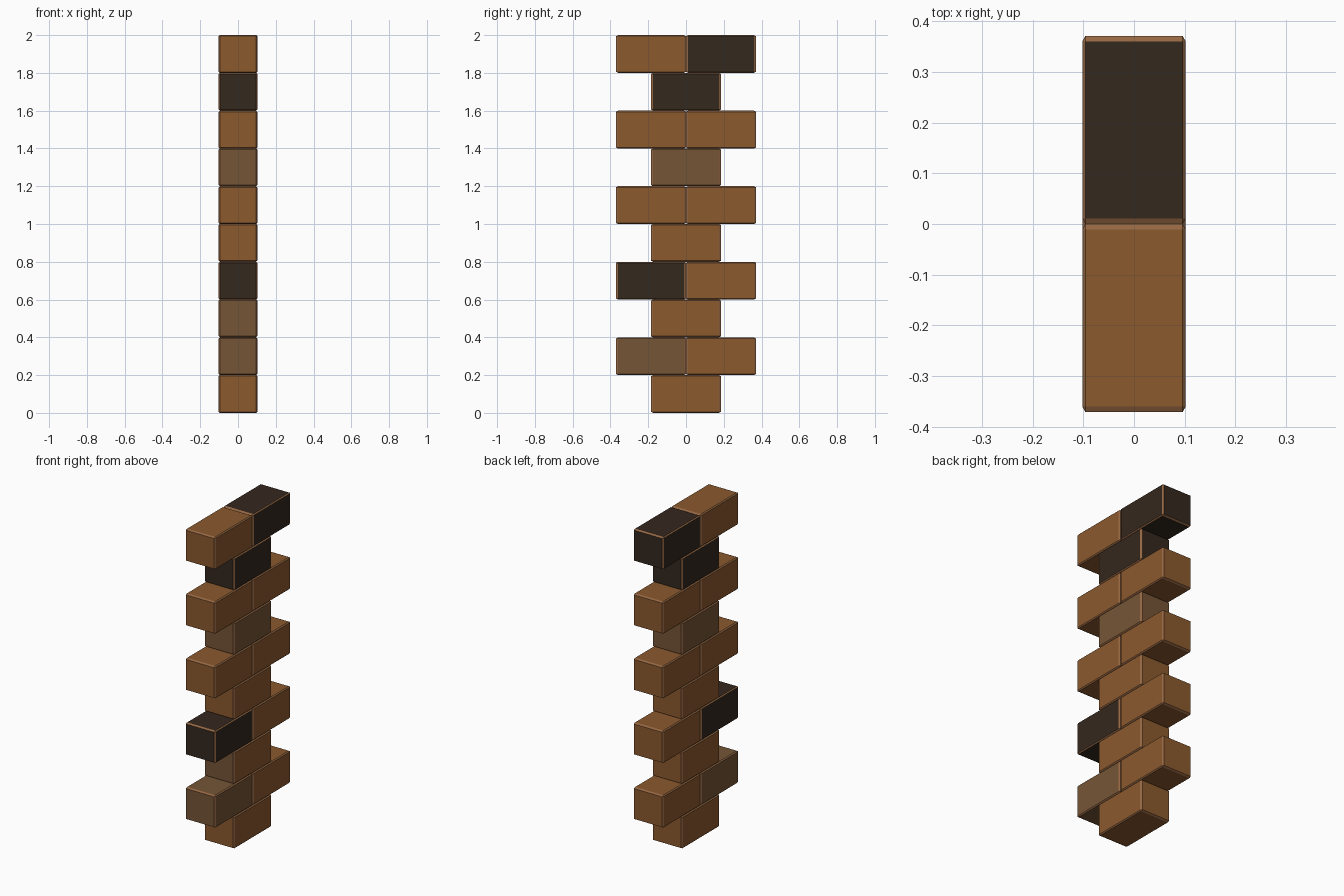
import bpy, bmesh
from mathutils import Vector

if "Cube" in bpy.data.objects:
    bpy.data.objects.remove(bpy.data.objects["Cube"])


def material(name, rgb):
    m = bpy.data.materials.new(name)
    m.diffuse_color = (*rgb, 1)
    m.use_nodes = True
    m.node_tree.nodes["Principled BSDF"].inputs["Base Color"].default_value = m.diffuse_color
    return m


MATS = {
    "O": material("orange_brick", (0.26, 0.10, 0.027)),
    "M": material("dull_brick", (0.178, 0.091, 0.037)),
    "D": material("dark_brick", (0.034, 0.021, 0.013)),
}
EDGE = material("worn_edge", (0.30, 0.135, 0.055))
SIZE = Vector((0.204, 0.371, 0.2))


def brick(name, y, z, color, front=None):
    """Chamfered brick: flat faces in one colour, chamfers in the edge colour."""
    bm = bmesh.new()
    bmesh.ops.create_cube(bm, size=1)
    bmesh.ops.bevel(bm, geom=bm.edges[:], offset=0.03, segments=1,
                    affect='EDGES', profile=0.5)
    bm.normal_update()
    for f in bm.faces:
        flat = max(abs(c) for c in f.normal) > 0.99
        f.material_index = 0 if flat else 1
        if front and f.normal.y < -0.99:
            f.material_index = 2
    bmesh.ops.scale(bm, vec=SIZE, verts=bm.verts)
    me = bpy.data.meshes.new(name)
    bm.to_mesh(me)
    bm.free()
    for m in (MATS[color], EDGE, MATS[front or color]):
        me.materials.append(m)
    ob = bpy.data.objects.new(name, me)
    ob.location = (0, y, z)
    bpy.context.collection.objects.link(ob)


# Courses from the bottom: one centred brick, then a front and back pair
COURSES = ["O", "MO", "O", "DO", "O", "OO", "M", "OO", "D", "OD"]
for row, colors in enumerate(COURSES):
    z = (row + 0.5) * SIZE.z
    if len(colors) == 1:
        # the third course has a duller front end
        brick(f"centre_brick_{row}", 0, z, colors, "M" if row == 2 else None)
    else:
        brick(f"front_brick_{row}", -SIZE.y / 2, z, colors[0])
        brick(f"back_brick_{row}", SIZE.y / 2, z, colors[1])
